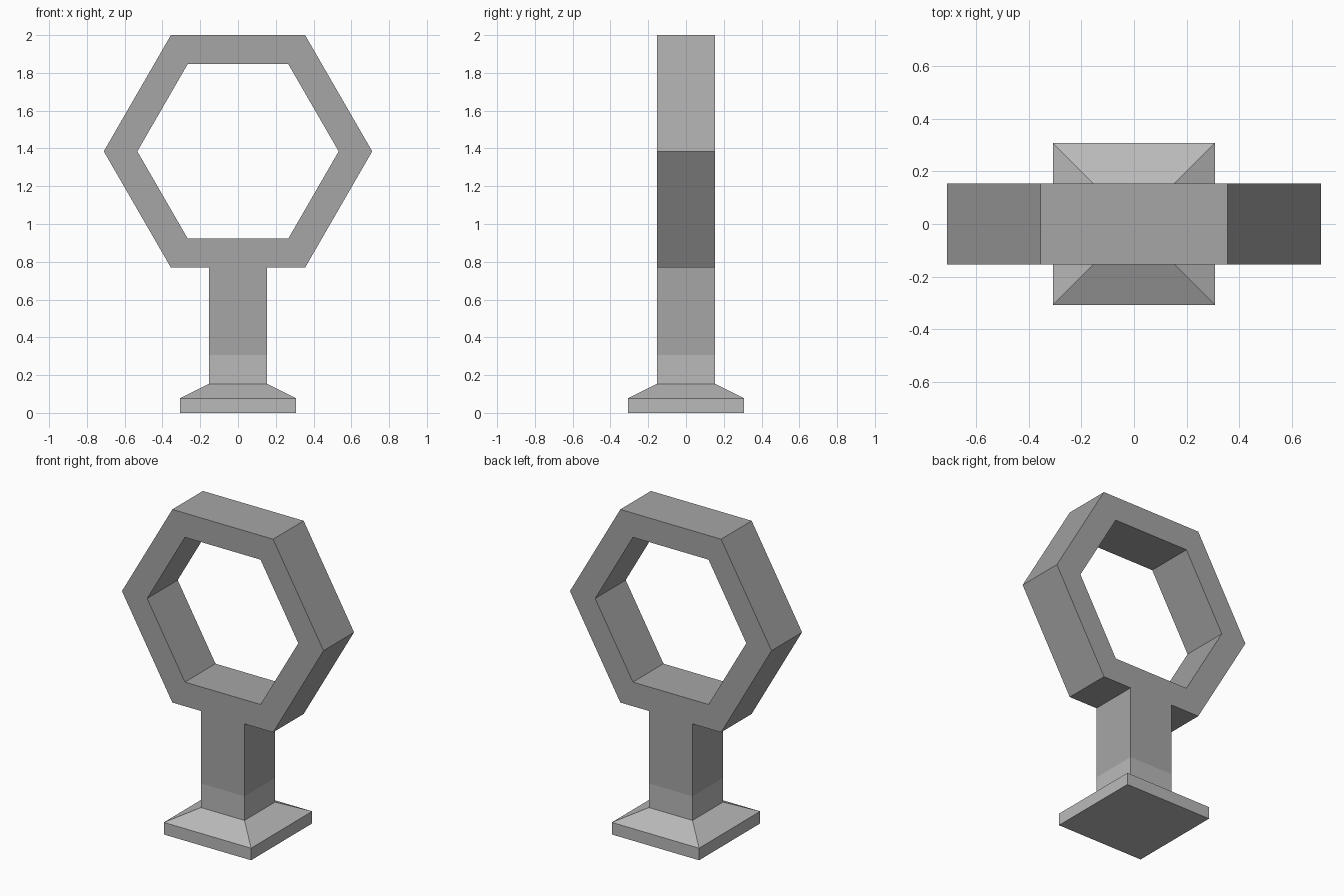
import bpy, bmesh
from math import cos, sin, pi

if "Cube" in bpy.data.objects:
    bpy.data.objects.remove(bpy.data.objects["Cube"])

U = 2 / 13              # module: the whole model is 13 modules tall
CENTRE_Z = 9 * U


def finish(name, bm, grey):
    bmesh.ops.recalc_face_normals(bm, faces=bm.faces)
    mesh = bpy.data.meshes.new(name)
    bm.to_mesh(mesh)
    bm.free()
    material = bpy.data.materials.new(name + "_grey")
    material.diffuse_color = (grey, grey, grey, 1)
    material.use_nodes = True
    material.node_tree.nodes["Principled BSDF"].inputs["Base Color"].default_value = material.diffuse_color
    mesh.materials.append(material)
    obj = bpy.data.objects.new(name, mesh)
    bpy.context.collection.objects.link(obj)
    return obj


# Base: square sections lofted from the foot up to the post socket
bm = bmesh.new()
rings = []
for half, z in [(2, 0), (2, 0.5), (1, 1), (1, 2)]:
    rings.append([bm.verts.new((x * half * U, y * half * U, z * U))
                  for x, y in [(-1, -1), (1, -1), (1, 1), (-1, 1)]])
bm.faces.new(rings[0])
for low, high in zip(rings, rings[1:]):
    for i in range(4):
        j = (i + 1) % 4
        bm.faces.new((low[i], low[j], high[j], high[i]))
finish("base", bm, 0.49)


# Hexagonal ring and post: one flat outline extruded through the depth
def hexagon(bm, apothem):
    r = apothem * U / cos(pi / 6)
    return [bm.verts.new((r * cos(i * pi / 3), -U, CENTRE_Z + r * sin(i * pi / 3)))
            for i in range(6)]


bm = bmesh.new()
outer, inner = hexagon(bm, 4), hexagon(bm, 3)
post = [bm.verts.new((x * U, -U, z * U))
        for x, z in [(-1, 5), (-1, 2), (1, 2), (1, 5)]]
for i in range(6):
    j = (i + 1) % 6
    # the bottom side carries the post
    extra = post if i == 4 else []
    bm.faces.new([outer[i], *extra, outer[j], inner[j], inner[i]])
result = bmesh.ops.extrude_face_region(bm, geom=bm.faces[:], use_keep_orig=True)
moved = [v for v in result["geom"] if isinstance(v, bmesh.types.BMVert)]
bmesh.ops.translate(bm, verts=moved, vec=(0, 2 * U, 0))
# the post's underside is hidden inside the joint with the base
hidden = [f for f in bm.faces if all(v.co.z < 2.01 * U for v in f.verts)]
bmesh.ops.delete(bm, geom=hidden, context='FACES_ONLY')
finish("hexagon_ring_and_post", bm, 0.38)
